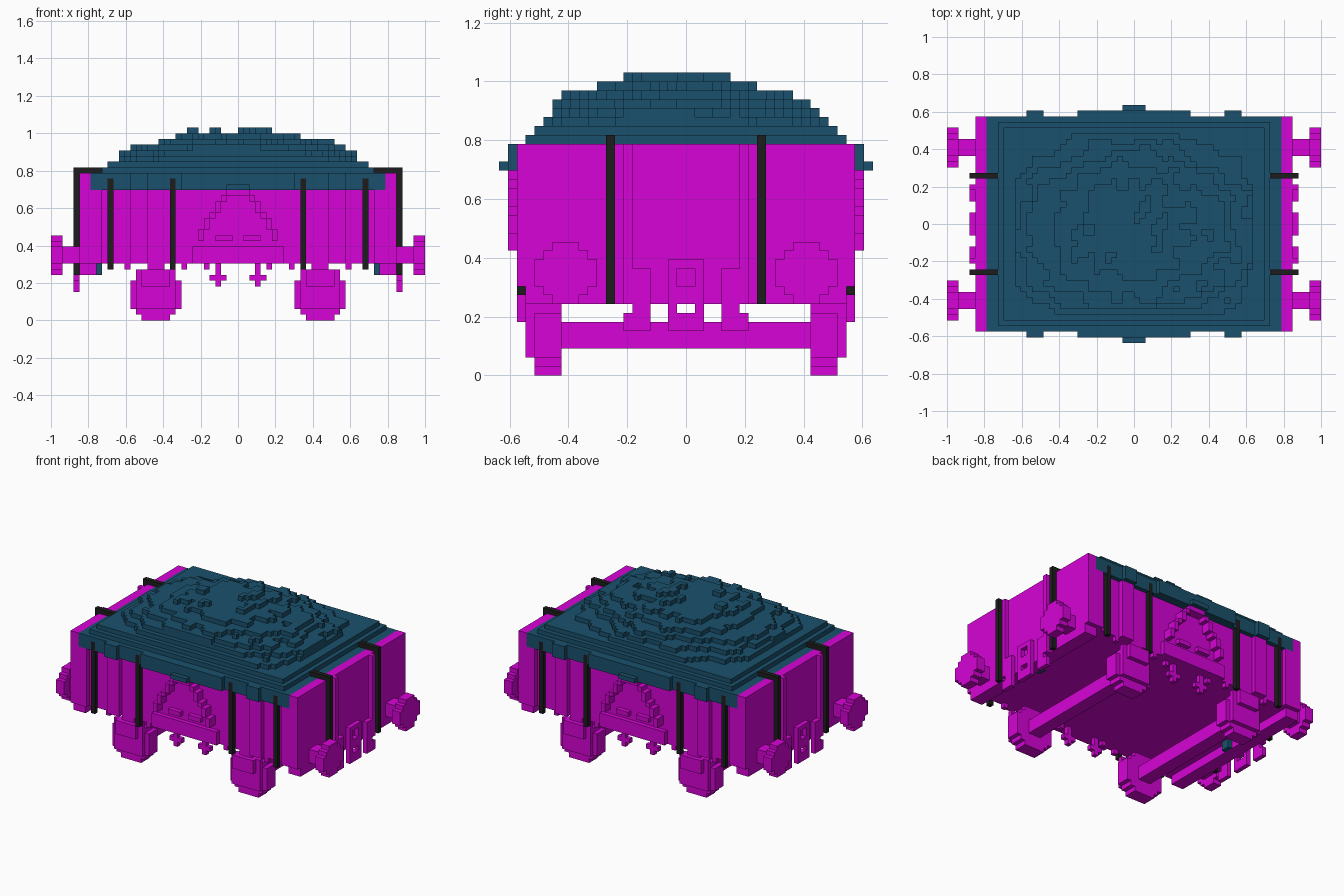
import bpy, bmesh
from mathutils import Vector, noise

V = 2 / 66  # edge of one block

cube = bpy.data.objects.get("Cube")
if cube:
    bpy.data.objects.remove(cube)


def material(name, rgb):
    m = bpy.data.materials.new(name)
    m.use_nodes = True
    color = (*rgb, 1)
    m.diffuse_color = color
    m.node_tree.nodes["Principled BSDF"].inputs["Base Color"].default_value = color
    return m


MAGENTA = material("magenta", (0.68, 0.001, 0.68))
TEAL = material("dark teal", (0.01, 0.082, 0.15))
BLACK = material("black", (0.012, 0.012, 0.012))


def finish(name, bm, mat):
    mesh = bpy.data.meshes.new(name)
    bm.to_mesh(mesh)
    bm.free()
    mesh.materials.append(mat)
    ob = bpy.data.objects.new(name, mesh)
    bpy.context.collection.objects.link(ob)
    return ob


def blocks(name, mat, boxes, mirror="xy"):
    """Boxes as (x0, x1, y0, y1, z0, z1) in blocks, mirrored on the given axes."""
    bm = bmesh.new()
    for sx in ((1, -1) if "x" in mirror else (1,)):
        for sy in ((1, -1) if "y" in mirror else (1,)):
            for x0, x1, y0, y1, z0, z1 in boxes:
                vs = bmesh.ops.create_cube(bm, size=1)["verts"]
                for v in vs:
                    v.co = Vector((sx * (x0 if v.co.x < 0 else x1),
                                   sy * (y0 if v.co.y < 0 else y1),
                                   z0 if v.co.z < 0 else z1)) * V
    bmesh.ops.recalc_face_normals(bm, faces=bm.faces)
    return finish(name, bm, mat)


# Body: tub, end walls and headstocks
blocks("tub", MAGENTA, [(-26, 26, -18, 18, 10, 23)], "")
blocks("end_walls", MAGENTA, [(26, 28, -19, 19, 10, 26),
                              (25, 28, -18, 18, 8, 10)], "x")
blocks("end_ribs", MAGENTA, [(28, 29, 6, 7, 12, 26)])
blocks("side_ribs", MAGENTA, [(16, 19, 18, 19, 10, 23), (24, 26, 18, 19, 10, 23)])

# Stepped braces in the middle of each side
brace = [(0, 8, 18, 19, 10, 13), (0, 2, 18, 20, 22, 24), (1, 4, 18, 19, 14, 15)]
brace += [(6 - k * 5 // 8, 7 - k * 5 // 8, 18, 20, 14 + k, 15 + k) for k in range(9)]
blocks("side_braces", MAGENTA, brace)

# Straps down the sides and over the ends
blocks("side_straps", BLACK, [(x, x + 1, 18, 19, 9, 25) for x in (11, 22)])
blocks("end_straps", BLACK, [(28, 29, 8, 9, 8, 27), (24, 29, 8, 9, 26, 27)])

# Cover skirt, broken by the side straps
blocks("cover_skirt", TEAL, [
    (0, 26, 0, 18, 23, 26), (0, 26, 18, 19, 25, 26),
    (0, 11, 18, 19, 23, 25), (12, 22, 18, 19, 23, 25), (23, 26, 18, 19, 23, 25),
    (0, 10, 19, 20, 23, 26), (16, 19, 19, 20, 23, 26), (0, 2, 20, 21, 23, 24)])
blocks("under_hooks", TEAL, [(24, 25, -1, 1, 8, 10)], "x")

# Lumpy stepped load: rectangular rims around a rough low dome
RIMS = ((24, 18), (23, 17), (21, 16), (21, 15))


def load_height(i, j):
    cx, cy = i + 0.5, j + 0.5
    inside = sum(abs(cx) < rx and abs(cy) < ry for rx, ry in RIMS)
    if inside < 3:
        return 26 + inside
    x, y = cx * V, cy * V + 0.04
    rough = noise.noise(Vector((i * 0.31, j * 0.31, 4.2))) * 1.2
    dome = int(34 - 10 * x * x - 16 * y * y + rough)
    return max(28, min(dome, 29 if inside == 3 else 34))


bm = bmesh.new()


def quad(*points):
    bm.faces.new([bm.verts.new(Vector(p) * V) for p in points])


for i in range(-26, 26):
    for j in range(-19, 19):
        h = load_height(i, j)
        a, b, c, d = (i, j), (i + 1, j), (i + 1, j + 1), (i, j + 1)
        quad((*a, h), (*b, h), (*c, h), (*d, h))
        for p, q, n in ((a, b, (i, j - 1)), (b, c, (i + 1, j)),
                        (c, d, (i, j + 1)), (d, a, (i - 1, j))):
            k = load_height(*n)
            if k < h:
                quad((*p, k), (*q, k), (*q, h), (*p, h))
bmesh.ops.remove_doubles(bm, verts=bm.verts, dist=0.0001)
finish("load", bm, TEAL)

# Wheels built as rows of blocks, with axles, boxes and springs
half_widths = (2.5, 3.5, 4.5, 4.5, 4.5, 4.5, 4.5, 3.5, 2.5)
blocks("wheels", MAGENTA, [(14.5 - w, 14.5 + w, 14, 17, z, z + 1)
                           for z, w in enumerate(half_widths)])
blocks("axles", MAGENTA, [(13, 16, -14, 14, 3, 6)], "x")
blocks("axle_boxes", MAGENTA, [(11, 18, 17, 18, 2, 8), (13, 16, 17, 18, 8, 10),
                               (12, 17, 18, 19, 6, 9)])
blocks("springs", MAGENTA, [(11, 18, 17, 18, 8, 9), (9, 10, 17, 18, 9, 10),
                            (19, 20, 17, 18, 9, 10)])
blocks("hanging_levers", MAGENTA, [(3, 4, 16, 17, 6, 10), (2, 5, 16, 17, 7, 8),
                                   (5, 6, 16, 17, 9, 10)])

# Buffers: shank and rounded disc
disc = [(31, 33, 13.5 - w, 13.5 + w, 8 + k, 9 + k)
        for k, w in enumerate((1.5, 2.5, 3.5, 3.5, 3.5, 2.5, 1.5))]
blocks("buffers", MAGENTA, disc + [(28, 31, 12, 15, 10, 13)])

# Coupling frames and steps on the ends
blocks("couplings", MAGENTA, [(28, 29, 1, 2, 5, 13), (28, 29, 0, 1, 5, 7),
                              (28, 29, 0, 1, 8, 10), (28, 29, 0, 1, 12, 13)])
blocks("end_steps", MAGENTA, [(28, 29, 4, 7, 5, 7), (28, 29, 4, 6, 7, 8),
                              (28, 29, 4, 7, 8, 12)])
